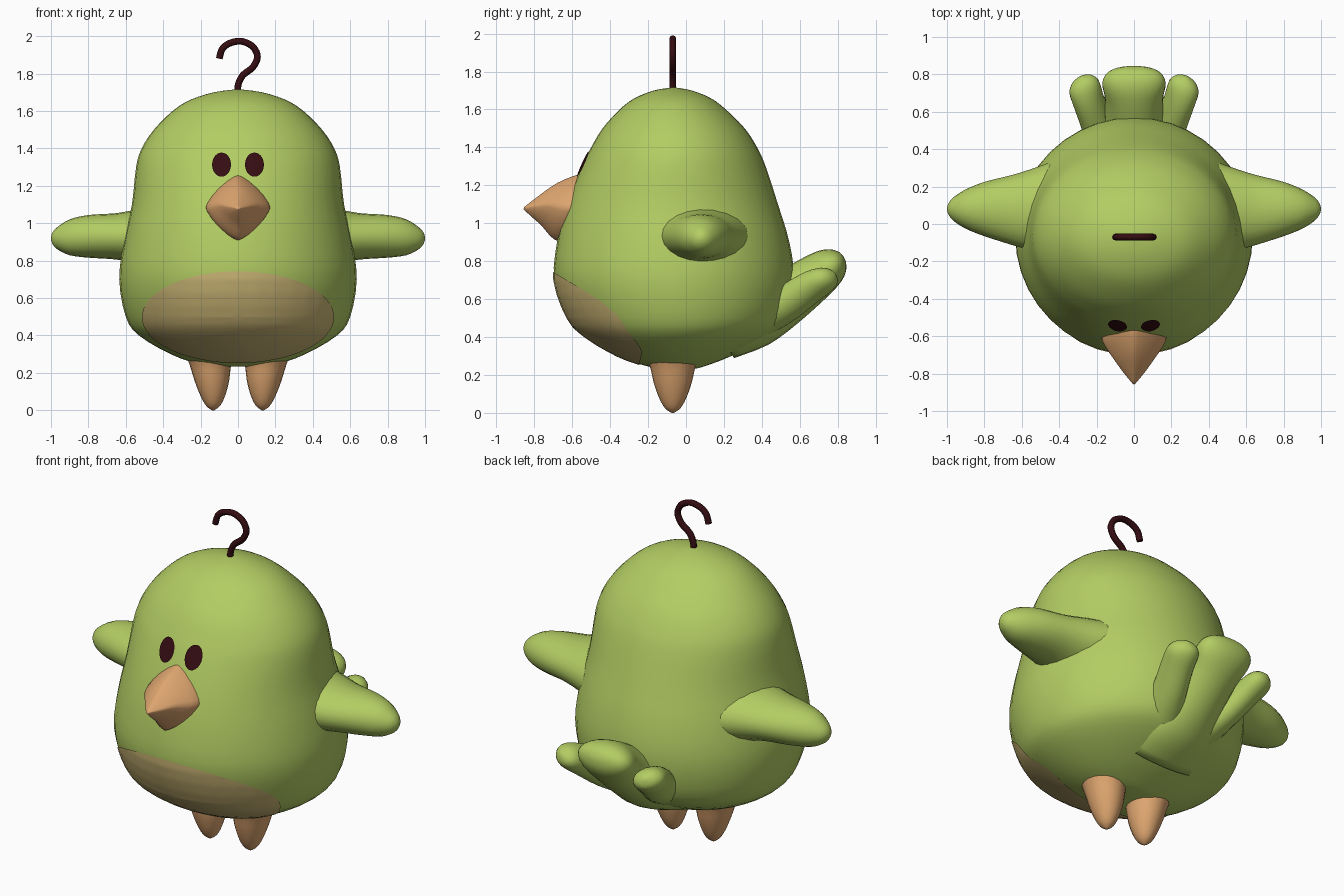
import bpy, bmesh, math
from mathutils import Vector
from mathutils.bvhtree import BVHTree

if "Cube" in bpy.data.objects:
    bpy.data.objects.remove(bpy.data.objects["Cube"])


def material(name, r, g, b):
    m = bpy.data.materials.new(name)
    m.use_nodes = True
    m.diffuse_color = (r, g, b, 1)
    m.node_tree.nodes["Principled BSDF"].inputs["Base Color"].default_value = (r, g, b, 1)
    return m


GREEN = material("leaf green", .45, .61, .125)
TAN = material("belly tan", .60, .47, .18)
ORANGE = material("beak orange", .73, .38, .16)
DARK = material("dark maroon", .035, .004, .006)
X, Y, Z = Vector((1, 0, 0)), Vector((0, 1, 0)), Vector((0, 0, 1))


def finish(name, bm, mat):
    bmesh.ops.recalc_face_normals(bm, faces=bm.faces)
    for f in bm.faces:
        f.smooth = True
    mesh = bpy.data.meshes.new(name)
    bm.to_mesh(mesh)
    mesh.materials.append(mat)
    obj = bpy.data.objects.new(name, mesh)
    bpy.context.collection.objects.link(obj)
    return obj


def catmull(rows, steps):
    """Smooth a list of equal-length tuples."""
    pts = [rows[0]] + list(rows) + [rows[-1]]
    out = []
    for a, b, c, d in zip(pts, pts[1:], pts[2:], pts[3:]):
        for s in range(steps):
            t = s / steps
            out.append([q + t * (r - p + t * (2 * p - 5 * q + 4 * r - s2
                        + t * (3 * (q - r) + s2 - p))) / 2
                        for p, q, r, s2 in zip(a, b, c, d)])
    return out + [list(rows[-1])]


def loft(name, rows, u, v, mat, sides=24, power=1, steps=3):
    """Skin rings given as (x, y, z, radius along u, radius along v)."""
    bm = bmesh.new()

    def wave(c):
        return math.copysign(abs(c) ** power, c)

    rings = []
    for x, y, z, ru, rv in catmull(rows, steps):
        ring = []
        for i in range(sides):
            a = math.tau * i / sides
            ring.append(bm.verts.new(Vector((x, y, z)) + u * ru * wave(math.cos(a))
                                     + v * rv * wave(math.sin(a))))
        rings.append(ring)
    for lo, hi in zip(rings, rings[1:]):
        for i in range(sides):
            j = (i + 1) % sides
            bm.faces.new((lo[i], lo[j], hi[j], hi[i]))
    bm.faces.new(rings[0])
    bm.faces.new(rings[-1])
    return finish(name, bm, mat)


# Body: height, front, back, half width
profile = [(.235, -.14, .06, .13), (.25, -.22, .11, .22), (.3, -.36, .24, .36),
           (.4, -.53, .43, .53), (.5, -.625, .53, .6), (.7, -.695, .57, .635),
           (.9, -.68, .545, .61), (1.1, -.63, .485, .567), (1.3, -.55, .42, .545),
           (1.4, -.5, .375, .515), (1.5, -.44, .31, .45), (1.6, -.35, .21, .35),
           (1.66, -.27, .13, .255), (1.7, -.17, .03, .13), (1.715, -.08, -.05, .02)]
body = loft("body", [(0, (f + b) / 2, z, w, (b - f) / 2) for z, f, b, w in profile],
            X, Y, GREEN, sides=40)
surface = BVHTree.FromPolygons([v.co for v in body.data.vertices],
                               [p.vertices for p in body.data.polygons])


def plate(name, cx, cz, rx, rz, mat, rows, sides, lift):
    """Thin oval lying on the front of the body."""
    bm = bmesh.new()

    def vert(x, z):
        hit, normal, _, _ = surface.ray_cast(Vector((x, -2, z)), Y)
        if hit is None:
            hit, normal, _, _ = surface.find_nearest(Vector((x, -.1, z)))
        return bm.verts.new(hit + normal * lift)

    centre = vert(cx, cz)
    last = None
    for k in range(1, rows + 1):
        r = math.sin(math.pi / 2 * k / rows)
        ring = [vert(cx + rx * r * math.cos(math.tau * i / sides),
                     cz + rz * r * math.sin(math.tau * i / sides)) for i in range(sides)]
        for i in range(sides):
            j = (i + 1) % sides
            if last:
                bm.faces.new((last[i], ring[i], ring[j], last[j]))
            else:
                bm.faces.new((centre, ring[i], ring[j]))
        last = ring
    obj = finish(name, bm, mat)
    # Open sheets face the front
    if sum(p.normal.y for p in obj.data.polygons) > 0:
        obj.data.flip_normals()
    return obj


plate("belly_patch", 0, .5, .51, .243, TAN, 18, 64, .005)

# Beak: soft diamond section, leaning with the face
loft("beak", [(0, -.54, 1.085, .172, .185), (0, -.625, 1.085, .17, .185),
              (0, -.72, 1.1, .11, .12), (0, -.8, 1.09, .052, .055),
              (0, -.855, 1.08, .006, .006)],
     X, Vector((0, .35, .94)), ORANGE, power=1.5)

# Central tail feather with its broad root
along = Vector((0, .83, .55))
across = Vector((0, -.55, .83))
loft("tail_feather_middle",
     [(0, .16, .43, .32, .17), (0, .34, .5, .25, .17), (0, .5, .585, .17, .145),
      (0, .66, .7, .155, .125), (0, .75, .765, .17, .105), (0, .8, .8, .145, .075),
      (0, .825, .82, .08, .035), (0, .83, .825, .01, .005)], X, across, GREEN)

for side, label in ((1, "left"), (-1, "right")):
    plate(label + "_eye", side * .087, 1.31, .05, .064, DARK, 4, 24, .008)

    loft(label + "_wing",
         [(side * x, y, z, ry, rz) for x, y, z, ry, rz in (
             (.42, .07, .925, .27, .17), (.56, .075, .93, .215, .14),
             (.66, .075, .93, .185, .123), (.8, .08, .93, .145, .114),
             (.9, .08, .925, .105, .096), (.965, .08, .92, .063, .06),
             (.992, .08, .92, .03, .03), (1, .08, .92, .004, .004))],
         Y, Z, GREEN, sides=20)

    loft(label + "_leg",
         [(side * x, -.07, z, r, r * 1.08) for x, z, r in (
             (.15, .34, .15), (.148, .25, .113), (.14, .16, .093),
             (.135, .08, .067), (.133, .025, .038), (.133, 0, .006))],
         X, Y, ORANGE, sides=20)

    # Outer tail feathers splay sideways
    out = Vector((1, -side * .35, 0)).normalized()
    loft("tail_feather_" + label,
         [(side * x, y, z, ru, rv) for x, y, z, ru, rv in (
             (.13, .36, .48, .12, .1), (.19, .52, .57, .09, .095),
             (.24, .65, .66, .085, .085), (.265, .73, .705, .085, .07),
             (.275, .77, .725, .055, .045), (.28, .785, .735, .006, .006))],
         out, across, GREEN, sides=18)

# Curled tuft on top of the head
curve = bpy.data.curves.new("head_curl", "CURVE")
curve.dimensions = "3D"
curve.bevel_depth = .018
curve.bevel_resolution = 2
curve.use_fill_caps = True
path = catmull([(0, 1.67), (0, 1.735), (.025, 1.79), (.08, 1.835), (.104, 1.89),
                (.083, 1.94), (.04, 1.967), (0, 1.973), (-.05, 1.96),
                (-.085, 1.93), (-.1, 1.88)], 4)
spline = curve.splines.new("POLY")
spline.points.add(len(path) - 1)
for point, (x, z) in zip(spline.points, path):
    point.co = (x, -.07, z, 1)
curve.materials.append(DARK)
bpy.context.collection.objects.link(bpy.data.objects.new("head_curl", curve))
